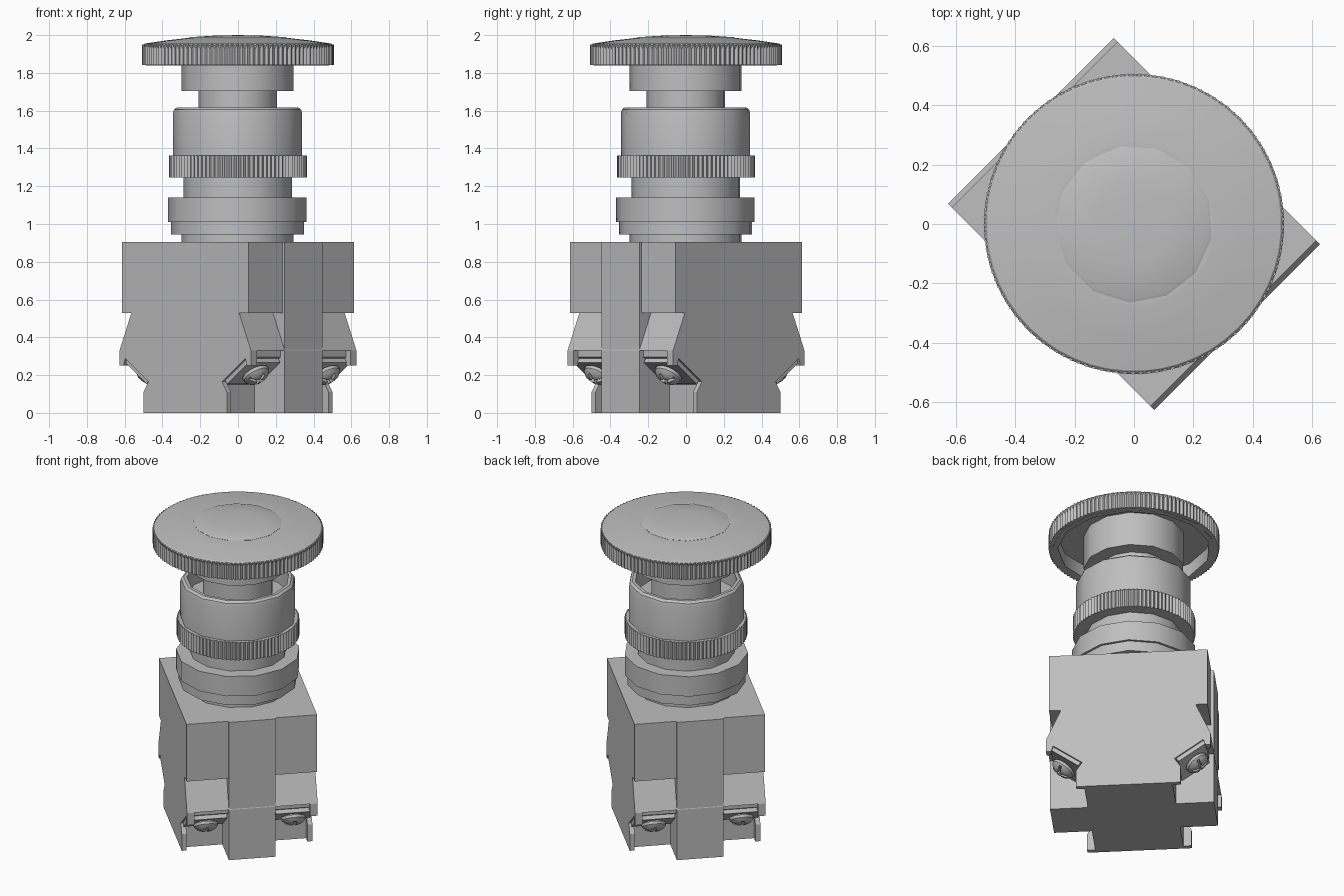
import bpy, bmesh, math
from mathutils import Matrix, Vector

old = bpy.data.objects.get("Cube")
if old:
    bpy.data.objects.remove(old, do_unlink=True)

grey = bpy.data.materials.new("plain grey")
grey.use_nodes = True
COLOUR = (0.52, 0.52, 0.52, 1)
grey.diffuse_color = COLOUR
grey.node_tree.nodes["Principled BSDF"].inputs["Base Color"].default_value = COLOUR

TURN = Matrix.Rotation(math.radians(-45), 4, "Z")
SIDES = 13


def finish(name, bm, matrix=Matrix(), smooth=True):
    bmesh.ops.remove_doubles(bm, verts=bm.verts, dist=0.0001)
    bmesh.ops.recalc_face_normals(bm, faces=bm.faces)
    bm.transform(matrix)
    mesh = bpy.data.meshes.new(name)
    bm.to_mesh(mesh)
    bm.free()
    mesh.materials.append(grey)
    ob = bpy.data.objects.new(name, mesh)
    bpy.context.collection.objects.link(ob)
    bpy.ops.object.select_all(action="DESELECT")
    ob.select_set(True)
    bpy.context.view_layer.objects.active = ob
    if smooth:
        bpy.ops.object.shade_smooth_by_angle(angle=math.radians(32))
    return ob


def lathe(name, profile, n=SIDES, closed=False, tooth=0, matrix=Matrix()):
    """Spin (radius, height) points; tooth pulls every second column inward."""
    bm = bmesh.new()
    rings = []
    for r, z in profile:
        ring = []
        for i in range(n):
            a = math.pi / 4 + math.tau * i / n
            rr = max(r - tooth * (i % 2), 0)
            ring.append(bm.verts.new((rr * math.cos(a), rr * math.sin(a), z)))
        rings.append(ring)
    pairs = list(zip(rings, rings[1:]))
    if closed:
        pairs.append((rings[-1], rings[0]))
    else:
        bm.faces.new(rings[0])
        bm.faces.new(rings[-1])
    for a, b in pairs:
        for i in range(n):
            j = (i + 1) % n
            bm.faces.new((a[i], a[j], b[j], b[i]))
    return finish(name, bm, matrix)


def prism(name, points, v0, v1, matrix=TURN):
    """Extrude a (u, z) outline across the body width."""
    bm = bmesh.new()
    face = bm.faces.new([bm.verts.new((u, v0, z)) for u, z in points])
    ext = bmesh.ops.extrude_face_region(bm, geom=[face])
    moved = [g for g in ext["geom"] if isinstance(g, bmesh.types.BMVert)]
    bmesh.ops.translate(bm, verts=moved, vec=(0, v1 - v0, 0))
    return finish(name, bm, matrix, smooth=False)


def box(name, size, matrix):
    bm = bmesh.new()
    bmesh.ops.create_cube(bm, size=1, matrix=Matrix.Diagonal((*size, 1)))
    return finish(name, bm, matrix, smooth=False)


# Contact block: one outline mirrored end to end, plus the central rib
half = [(0.474, 0.905), (0.474, 0.53), (0.403, 0.53), (0.492, 0.33), (0.46, 0.33),
        (0.46, 0.295), (0.276, 0.165), (0.264, 0.15), (0.264, 0)]
WIDE = 0.395
prism("contact_block", half + [(-u, z) for u, z in reversed(half)], -WIDE, WIDE)
box("central_rib", (0.98, 0.283, 0.905), TURN @ Matrix.Translation((0, 0, 0.4525)))

# Terminals at both ends, on both sides of the rib
foot = [(0.26, 0), (0.26, 0.15), (0.276, 0.165), (0.312, 0.11), (0.312, 0)]
hook = [(0.45, 0.332), (0.45, 0.285), (0.462, 0.25), (0.492, 0.25), (0.492, 0.33)]
along = Vector((0.184, 0, 0.13)).normalized()
out = Vector((along.z, 0, -along.x))
tilt = Matrix((along, out.cross(along), out)).transposed().to_4x4()
for end, spin in (("front", 0), ("rear", math.pi)):
    base = TURN @ Matrix.Rotation(spin, 4, "Z")
    for side, s in (("left", 1), ("right", -1)):
        tag = f"{end}_{side}"
        prism(f"{tag}_foot_lip", foot, s * (WIDE - 0.03), s * WIDE, base)
        prism(f"{tag}_guard_lip", hook, s * (WIDE - 0.045), s * WIDE, base)
        seat = Vector((0.368, s * 0.265, 0.23))
        place = base @ Matrix.Translation(seat) @ tilt
        box(f"{tag}_clamp_plate", (0.2, 0.235, 0.025),
            place @ Matrix.Translation((0, 0, 0.0125)))
        # Domed screw with crossed slots
        head = place @ Matrix.Translation((0.01, 0, 0.025))
        screw = lathe(f"{tag}_screw", [(0.055, -0.01), (0.055, 0.008), (0.075, 0.008),
                                       (0.073, 0.025), (0.055, 0.045), (0.03, 0.056),
                                       (0, 0.059)], 20, matrix=head)
        for size in ((0.1, 0.018, 0.05), (0.018, 0.2, 0.05)):
            cutter = box("slot_cutter", size, head @ Matrix.Translation((0, 0, 0.06)))
            cutter.hide_render = True
            bpy.context.view_layer.objects.active = screw
            mod = screw.modifiers.new("slot", "BOOLEAN")
            mod.operation = "DIFFERENCE"
            mod.object = cutter
            bpy.ops.object.modifier_apply(modifier=mod.name)
            bpy.data.objects.remove(cutter, do_unlink=True)

# Mounting flange and threaded collar
lathe("mounting_flange", [(0.30, 0.90), (0.30, 0.945), (0.355, 0.945), (0.355, 1.01),
                          (0.37, 1.01), (0.37, 1.14), (0.29, 1.14), (0.29, 1.26)])
lathe("knurled_collar", [(0.28, 1.245), (0.365, 1.245), (0.365, 1.362), (0.28, 1.362)],
      n=SIDES * 14, closed=True, tooth=0.011)

# Hollow sleeve with a rounded lip
lathe("sleeve", [(0.27, 1.25), (0.345, 1.35), (0.345, 1.585), (0.34, 1.605), (0.325, 1.617),
                 (0.305, 1.617), (0.305, 1.5), (0, 1.5)])

# Plunger stem
lathe("stem", [(0.21, 1.49), (0.21, 1.705), (0.30, 1.705), (0.30, 1.95)])

# Mushroom cap: knurled rim, inner skirt, dome and centre disc
lathe("cap_knurled_rim", [(0.475, 1.842), (0.508, 1.842), (0.508, 1.95), (0.475, 1.95)],
      n=SIDES * 18, closed=True, tooth=0.01)
lathe("cap_skirt", [(0.49, 1.84), (0.49, 1.94), (0.455, 1.94), (0.455, 1.84)], closed=True)
lathe("cap_dome", [(0.46, 1.925), (0.498, 1.925), (0.506, 1.945), (0.495, 1.955),
                   (0.38, 1.972), (0.275, 1.984), (0.268, 1.984), (0, 1.984)], n=SIDES * 4)
lathe("cap_centre_disc", [(0.265, 1.97), (0.265, 1.985), (0.255, 1.989), (0.13, 1.997),
                          (0, 2.0)])
